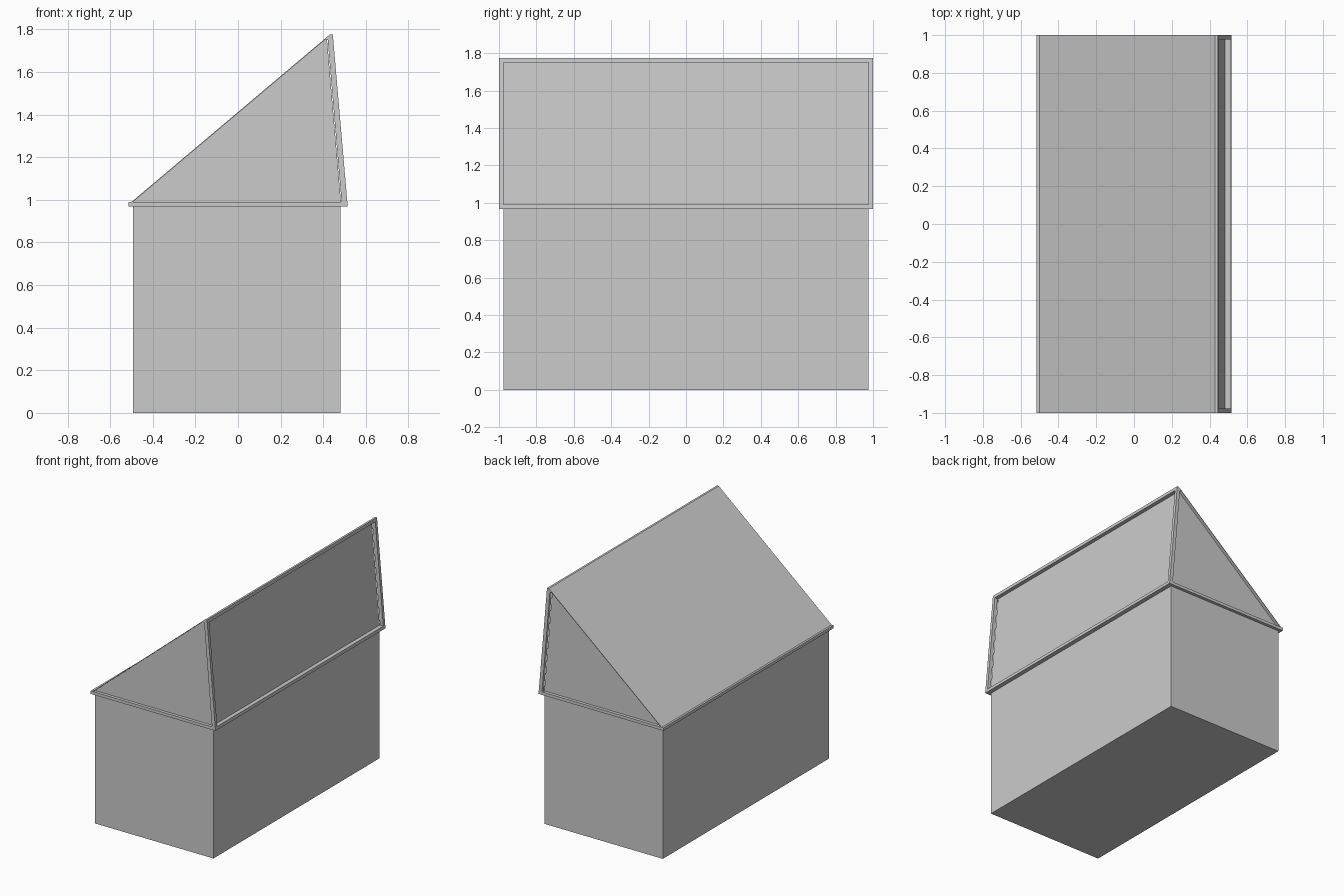
import bpy, bmesh

if "Cube" in bpy.data.objects:
    bpy.data.objects.remove(bpy.data.objects["Cube"])


def extrude_profile(name, profile, y0, y1):
    """Extrude an (x, z) outline from y0 to y1."""
    mesh = bpy.data.meshes.new(name)
    bm = bmesh.new()
    face = bm.faces.new([bm.verts.new((x, y0, z)) for x, z in profile])
    result = bmesh.ops.extrude_face_region(bm, geom=[face])
    moved = [v for v in result["geom"] if isinstance(v, bmesh.types.BMVert)]
    bmesh.ops.translate(bm, verts=moved, vec=(0, y1 - y0, 0))
    bmesh.ops.recalc_face_normals(bm, faces=bm.faces)
    bm.to_mesh(mesh)
    bm.free()
    obj = bpy.data.objects.new(name, mesh)
    bpy.context.collection.objects.link(obj)
    return obj


def rect(x0, x1, z0, z1):
    return [(x0, z0), (x1, z0), (x1, z1), (x0, z1)]


IN, OUT = 0.977, 1.0      # recessed and outer half lengths
BASE, TOP = 0.968, 1.775  # roof heights

# Walls
extrude_profile("walls", rect(-0.493, 0.482, 0, BASE), -IN, IN)

# Recessed roof body with gable ends
extrude_profile("roof_body", [(-0.493, BASE), (0.485, BASE),
                              (0.417, 1.76), (-0.493, 0.991)], -IN, IN)

# Thin long roof slope overhanging the gables
extrude_profile("roof_slope", [(-0.5, 0.99), (0.43, TOP),
                               (0.43, 1.769), (-0.5, 0.984)], -OUT, OUT)

# Eaves and ridge trim
extrude_profile("low_eave", rect(-0.515, -0.49, BASE, 0.99), -OUT, OUT)
extrude_profile("steep_side_sill", [(0.48, BASE), (0.515, BASE),
                                    (0.513, 0.992), (0.48, 0.992)], -OUT, OUT)
extrude_profile("ridge_beam", [(0.41, 1.75), (0.447, 1.75), (0.445, TOP),
                               (0.43, TOP), (0.41, 1.758)], -OUT, OUT)

# Gable trim at both ends
for side, label in ((-1, "front"), (1, "back")):
    extrude_profile(label + "_gable_sill", rect(-0.5, 0.5, BASE, 0.99),
                    side * IN, side * OUT)
    extrude_profile(label + "_steep_edge", [(0.488, BASE), (0.515, BASE),
                                            (0.445, TOP), (0.42, 1.765)],
                    side * IN, side * OUT)
